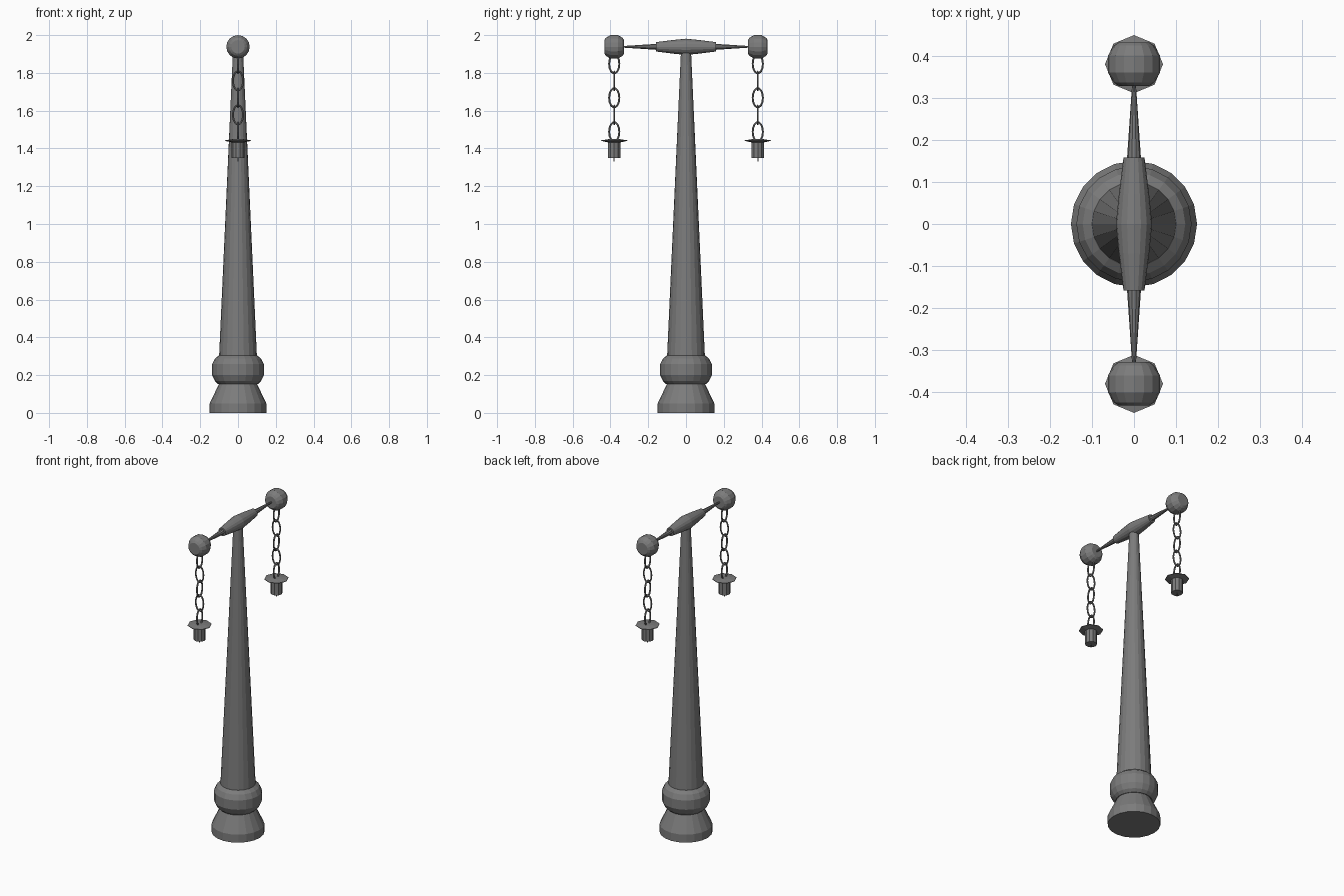
import bpy, bmesh
from math import pi, cos, sin
from mathutils import Matrix, Vector

if "Cube" in bpy.data.objects:
    bpy.data.objects.remove(bpy.data.objects["Cube"])

# Dark iron colour for every part
iron = bpy.data.materials.new("dark_iron")
iron.diffuse_color = (0.2, 0.2, 0.2, 1)
iron.use_nodes = True
iron.node_tree.nodes["Principled BSDF"].inputs["Base Color"].default_value = iron.diffuse_color


def make_object(name, bm, loc):
    bmesh.ops.recalc_face_normals(bm, faces=bm.faces)
    me = bpy.data.meshes.new(name)
    bm.to_mesh(me)
    bm.free()
    me.materials.append(iron)
    ob = bpy.data.objects.new(name, me)
    ob.location = loc
    bpy.context.collection.objects.link(ob)
    return ob


def lathe(name, profile, sides, loc=(0, 0, 0), along_y=False):
    """Stack of (radius, height) rings with closed ends."""
    bm = bmesh.new()
    rings = []
    for r, h in profile:
        rings.append([bm.verts.new((r * cos(2 * pi * i / sides), r * sin(2 * pi * i / sides), h))
                      for i in range(sides)])
    for a, b in zip(rings, rings[1:]):
        for i in range(sides):
            j = (i + 1) % sides
            bm.faces.new((a[i], a[j], b[j], b[i]))
    bm.faces.new(rings[0])
    bm.faces.new(rings[-1])
    if along_y:
        bm.transform(Matrix.Rotation(-pi / 2, 4, 'X'))
    return make_object(name, bm, loc)


def chain_link(name, loc, turned):
    """Oval wire ring standing in the yz plane, or the xz plane when turned."""
    bm = bmesh.new()
    n, m, wire, wide, tall = 14, 6, 0.005, 0.027, 0.051
    rings = []
    for i in range(n):
        a = 2 * pi * i / n
        centre = Vector((0, wide * cos(a), tall * sin(a)))
        out = Vector((0, cos(a) / wide, sin(a) / tall)).normalized()
        rings.append([bm.verts.new(centre + out * wire * cos(2 * pi * k / m)
                                   + Vector((wire * sin(2 * pi * k / m), 0, 0))) for k in range(m)])
    for i in range(n):
        a, b = rings[i], rings[(i + 1) % n]
        for k in range(m):
            l = (k + 1) % m
            bm.faces.new((a[k], a[l], b[l], b[k]))
    if turned:
        bm.transform(Matrix.Rotation(pi / 2, 4, 'Z'))
    return make_object(name, bm, loc)


ARM_Z = 1.938

# Post: flared foot, rounded collar, long tapering shaft
lathe("foot", [(0.15, 0), (0.15, 0.05), (0.1, 0.155)], 20)
lathe("collar", [(0.105, 0.152), (0.122, 0.168), (0.137, 0.2), (0.137, 0.258),
                 (0.122, 0.288), (0.1, 0.305)], 20)
lathe("shaft", [(0.1, 0.3), (0.026, 1.93)], 20)

# Crossarm spindle
lathe("spindle", [(0.025, -0.158), (0.036, -0.07), (0.043, 0), (0.036, 0.07), (0.025, 0.158)],
      16, (0, 0, ARM_Z), True)

for side, s in (("left", -1), ("right", 1)):
    y = 0.38 * s
    # Thin arm tip and end ball
    lathe("arm_tip_" + side, [(0.017, 0.15 * s), (0.004, 0.34 * s)], 10, (0, 0, ARM_Z), True)
    lathe("end_ball_" + side, [(0.036, -0.052), (0.048, -0.044), (0.062, -0.02),
                               (0.062, 0.02), (0.048, 0.044), (0.036, 0.052)],
          16, (0, y, ARM_Z), True)
    # Hanging chain
    for i in range(5):
        chain_link(f"chain_link_{side}_{i}", (0, y, 1.848 - 0.09 * i), i % 2 == 1)
    # Lantern: brim, body and bottom pin
    lathe("lantern_brim_" + side, [(0.033, 1.432), (0.069, 1.44), (0.069, 1.443), (0.03, 1.449)],
          8, (0, y, 0))
    lathe("lantern_body_" + side, [(0.034, 1.35), (0.034, 1.447)], 10, (0, y, 0))
    lathe("lantern_pin_" + side, [(0.003, 1.33), (0.003, 1.36)], 6, (0, y, 0))
